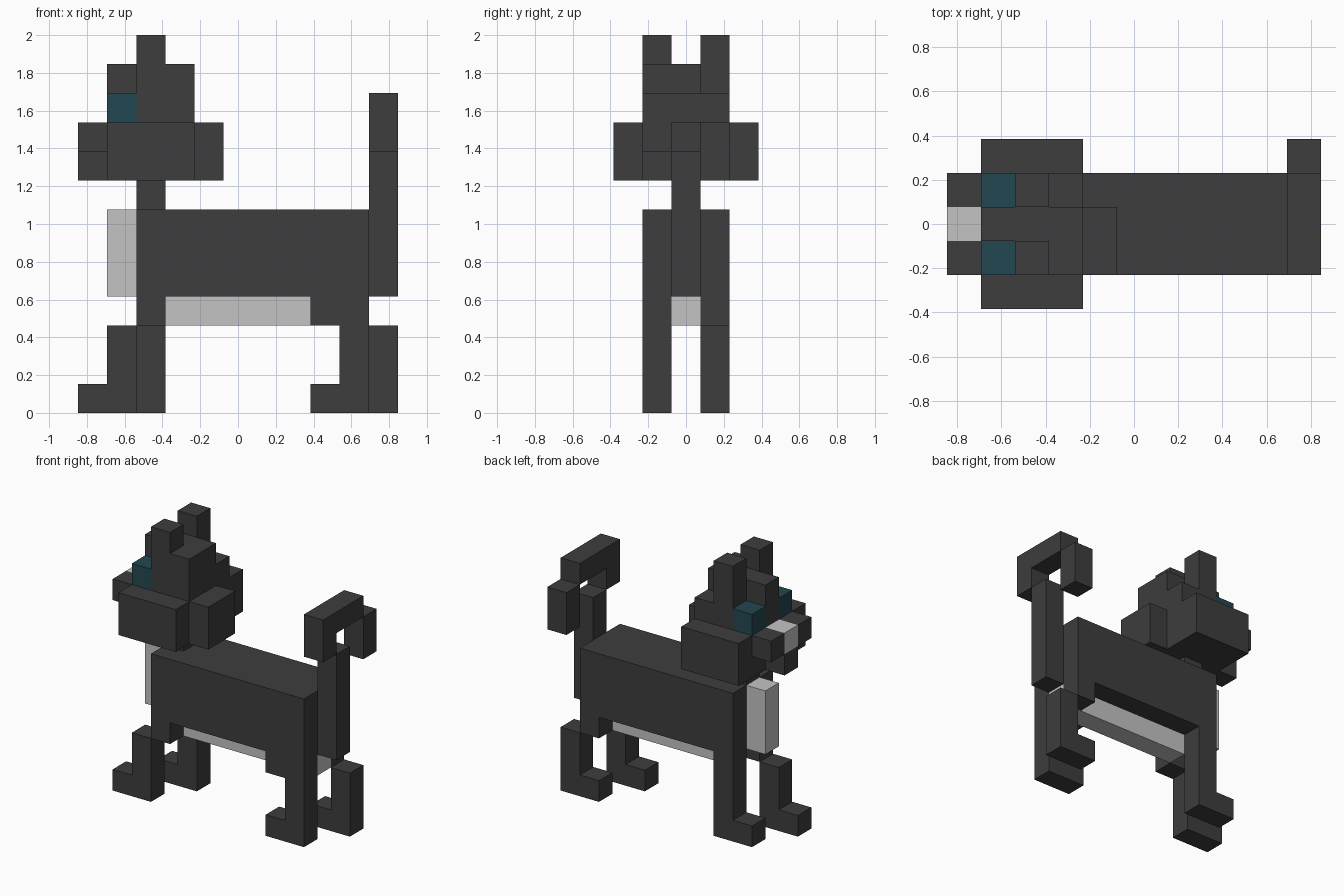
import bpy
import bmesh
from mathutils import Matrix, Vector

if "Cube" in bpy.data.objects:
    bpy.data.objects.remove(bpy.data.objects["Cube"], do_unlink=True)

U = 2 / 13                        # one block
ORIGIN = Vector((5.5, 2.5, 0))    # block grid centre at ground level


def material(name, rgb):
    m = bpy.data.materials.new(name)
    m.use_nodes = True
    color = (*rgb, 1)
    m.diffuse_color = color
    m.node_tree.nodes["Principled BSDF"].inputs["Base Color"].default_value = color
    return m


FUR = material("charcoal fur", (0.047, 0.047, 0.047))
PALE = material("pale grey fur", (0.55, 0.55, 0.55))
EYE = material("dark teal", (0.016, 0.064, 0.083))


def part(name, mat, *boxes):
    """Join boxes given as low and high grid corners into one flat-shaded part."""
    bm = bmesh.new()
    for low, high in boxes:
        low, high = Vector(low), Vector(high)
        place = Matrix.Translation(((low + high) / 2 - ORIGIN) * U)
        bmesh.ops.create_cube(bm, size=1, matrix=place @ Matrix.Diagonal((*((high - low) * U), 1)))
    mesh = bpy.data.meshes.new(name)
    bm.to_mesh(mesh)
    bm.free()
    mesh.materials.append(mat)
    obj = bpy.data.objects.new(name, mesh)
    bpy.context.collection.objects.link(obj)
    return obj


def block(x, y, z):
    return (x, y, z), (x + 1, y + 1, z + 1)


def column(x, y, bottom, top):
    return (x, y, bottom), (x + 1, y + 1, top)


# Torso, chest and belly
part("torso", FUR, ((2, 1, 4), (10, 4, 7)))
part("chest_bib", PALE, column(1, 2, 4, 7))
part("belly", PALE, ((3, 2, 3), (10, 3, 4)))

# Legs in mid-stride
part("front_leg_forward", FUR, block(2, 1, 3), column(1, 1, 0, 3), block(0, 1, 0))
part("front_leg_straight", FUR, column(2, 3, 0, 4), block(1, 3, 0))
part("rear_leg_straight", FUR, column(9, 1, 0, 4), block(8, 1, 3), block(8, 1, 0))
part("rear_leg_back", FUR, block(9, 3, 3), column(10, 3, 0, 3), block(9, 3, 0))

# Curled tail
part("tail", FUR, column(10, 2, 4, 9), column(10, 1, 9, 10),
     ((10, 1, 10), (11, 4, 11)), column(10, 4, 8, 10))

# Neck and head
part("neck", FUR, block(2, 2, 7))
part("head", FUR, ((1, 0, 8), (4, 5, 10)))
part("head_back", FUR, ((4, 1, 8), (5, 3, 10)))
part("brow", FUR, ((2, 1, 10), (4, 4, 11)), column(1, 2, 10, 12))
part("crown", FUR, ((2, 1, 11), (4, 3, 12)), block(2, 3, 11))

# Muzzle, nose and chin
part("nose", PALE, block(0, 2, 9))
part("chin", FUR, block(0, 2, 8))

# Paired face parts
for side, y in (("near", 1), ("far", 3)):
    part(f"{side}_ear", FUR, block(2, y, 12))
    part(f"{side}_eye", EYE, block(1, y, 10))
    part(f"{side}_whisker_pad", FUR, block(0, y, 9))
